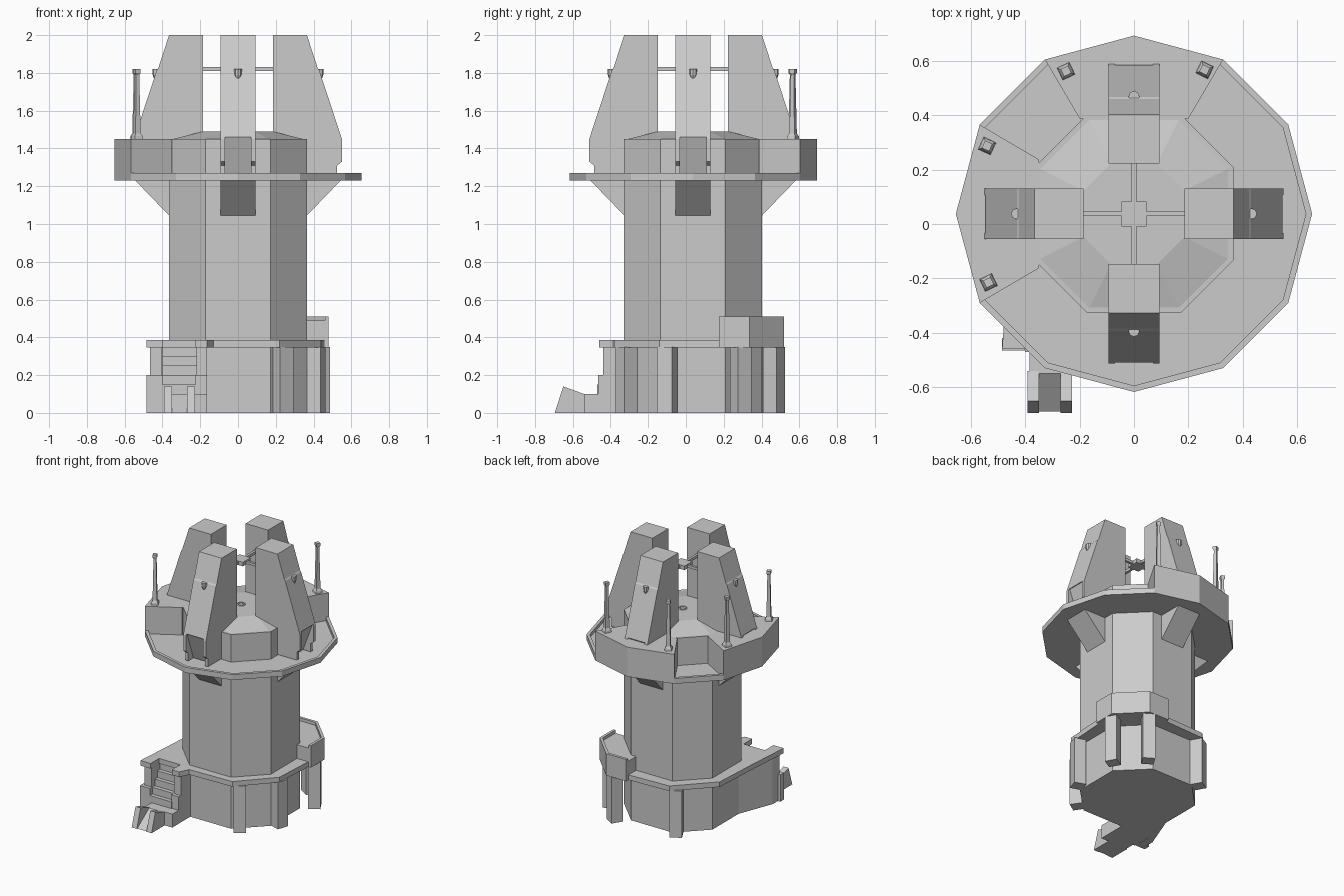
import bpy, bmesh
from math import cos, sin, pi, atan2, radians
from mathutils import Matrix, Vector

if "Cube" in bpy.data.objects:
    bpy.data.objects.remove(bpy.data.objects["Cube"])

CY = 0.0375  # tower axis lies at x=0, y=CY


def finish(name, bm):
    bmesh.ops.recalc_face_normals(bm, faces=bm.faces)
    me = bpy.data.meshes.new(name)
    bm.to_mesh(me)
    bm.free()
    ob = bpy.data.objects.new(name, me)
    bpy.context.collection.objects.link(ob)
    return ob


def loft(name, rings):
    """Skin a stack of equal-length 3D rings and cap both ends."""
    bm = bmesh.new()
    vs = [[bm.verts.new(p) for p in r] for r in rings]
    n = len(rings[0])
    for a, b in zip(vs, vs[1:]):
        for i in range(n):
            j = (i + 1) % n
            bm.faces.new((a[i], a[j], b[j], b[i]))
    bm.faces.new(vs[0])
    bm.faces.new(vs[-1])
    return finish(name, bm)


def prism(name, pts, z0, z1):
    return loft(name, [[(x, y, z) for x, y in pts] for z in (z0, z1)])


def slab(name, pts, x0, x1):
    """Extrude a (y, z) side profile along x."""
    return loft(name, [[(x, y, z) for y, z in pts] for x in (x0, x1)])


def box(name, x0, x1, y0, y1, z0, z1):
    return prism(name, [(x0, y0), (x1, y0), (x1, y1), (x0, y1)], z0, z1)


def ngon(n, r, cx=0, cy=CY, a0=0.0):
    return [(cx + r * cos(a0 + 2 * pi * i / n), cy + r * sin(a0 + 2 * pi * i / n)) for i in range(n)]


def octagon(h, f):
    p = [(f, -h), (h, -f), (h, f), (f, h), (-f, h), (-h, f), (-h, -f), (-f, -h)]
    return [(x, y + CY) for x, y in p]


def cut(ob, cutter):
    m = ob.modifiers.new("cut", 'BOOLEAN')
    m.operation, m.object, m.solver = 'DIFFERENCE', cutter, 'EXACT'
    bpy.context.view_layer.objects.active = ob
    bpy.ops.object.modifier_apply(modifier=m.name)
    bpy.data.objects.remove(cutter)


def around(ob, n=4):
    """Repeat an object around the tower axis."""
    ob.location.y = CY
    for i in range(1, n):
        c = ob.copy()
        c.rotation_euler.z = 2 * pi * i / n
        bpy.context.collection.objects.link(c)


# Tower shaft and shallow roof
shaft = octagon(0.365, 0.172)
prism("tower_shaft", shaft, 0.37, 1.45)
loft("tower_roof", [[(x, y, z) for x, y in octagon(h, f)]
                    for h, f, z in ((0.345, 0.165, 1.45), (0.185, 0.085, 1.49))])
bpy.ops.mesh.primitive_torus_add(location=(0, CY, 1.492), major_radius=0.025, minor_radius=0.005,
                                 major_segments=12, minor_segments=4)
bpy.context.object.name = "roof_ring"

# Twelve-sided deck with a recessed floor
deck = ngon(12, 0.655)
inner = ngon(12, 0.632)
loft("deck", [[(x, y, z) for x, y in p] for p, z in
              ((deck, 1.23), (deck, 1.27), (inner, 1.27), (inner, 1.245))])

# Raised deck blocks at the back and the left
f, h = 0.2, 0.35
prism("back_block", [deck[2], deck[3], deck[4], (-f, h + CY), (f, h + CY)], 1.24, 1.45)
prism("left_block", [deck[5], deck[6], deck[7], (-h, -f + CY), (-h, f + CY)], 1.24, 1.45)

# Four tapering fins with a recess at the foot
fin = slab("fin", [(-0.185, 1.25), (-0.185, 2), (-0.365, 2), (-0.422, 1.825), (-0.43, 1.815),
                   (-0.55, 1.45), (-0.55, 1.33), (-0.525, 1.31), (-0.525, 1.25)], -0.093, 0.093)
cut(fin, slab("fin_cutter", [(-0.6, 1.46), (-0.54, 1.46), (-0.46, 1.24), (-0.6, 1.24)], -0.07, 0.07))
around(fin)
around(slab("fin_bracket", [(-0.35, 1.24), (-0.553, 1.24), (-0.365, 1.045), (-0.35, 1.045)], -0.093, 0.093))
around(loft("fin_lamp", [[(x, y, z) for x, y in ngon(8, r, 0, -0.432)]
                         for r, z in ((0.008, 1.755), (0.02, 1.79), (0.02, 1.82))]))

# Cross rods and hub between the fins
around(box("cross_rod", -0.009, 0.009, -0.19, -0.03, 1.81, 1.83))
box("rod_hub", -0.046, 0.046, CY - 0.046, CY + 0.046, 1.805, 1.835)

# Antennas on the raised blocks
for x, y in ((-0.25, 0.562), (0.26, 0.567), (-0.54, 0.287), (-0.535, -0.215)):
    a = atan2(y - CY, x) + pi / 4
    loft("antenna", [[(px, py, z) for px, py in ngon(4, r, x, y, a)] for r, z in
                     ((0.036, 1.445), (0.032, 1.465), (0.021, 1.48), (0.013, 1.79), (0.021, 1.8), (0.021, 1.82))])

# Base body with its front left extension
prism("base_body", shaft, 0, 0.36)
prism("base_extension", [(-0.365, -0.1), (-0.465, -0.36), (-0.465, -0.44), (-0.405, -0.44), (-0.405, -0.33),
                         (-0.22, -0.33), (-0.22, -0.44), (-0.165, -0.44), (-0.165, -0.3), (-0.2, -0.15)], 0, 0.36)

# Balcony plate around the base
prism("balcony", [(-0.485, -0.46), (-0.4, -0.46), (-0.4, -0.36), (-0.225, -0.36), (-0.225, -0.46),
                  (-0.165, -0.46), (-0.13, -0.39), (0.22, -0.38), (0.44, -0.14), (0.46, 0.2),
                  (0.46, 0.32), (0.29, 0.5), (-0.2, 0.48), (-0.44, 0.23), (-0.46, -0.12)], 0.347, 0.385)

# Raised platform with a rim at the back right
edge = [(0.48, 0.175), (0.48, 0.335), (0.297, 0.52), (0.13, 0.52)]
lip = [(0.46, 0.175), (0.46, 0.327), (0.289, 0.5), (0.13, 0.5)]
prism("platform", edge + [(0.13, 0.39), (0.17, 0.39), (0.35, 0.21), (0.35, 0.175)], 0.347, 0.488)
prism("platform_rim", edge + lip[::-1], 0.48, 0.51)

# Balcony pillars
for x, y in ((0.235, -0.315), (0.41, -0.10), (0.43, 0.29), (0.265, 0.465), (-0.215, 0.42)):
    a = atan2(y - CY, x)
    prism("pillar", ngon(4, 0.06, x, y, a + pi / 4), 0, 0.35)

# Stairway rising between the flanks
for i in range(5):
    box("step", -0.4, -0.22, -0.47 + 0.03 * i, -0.3, 0, 0.15 + 0.05 * i)
box("stair_landing", -0.385, -0.165, -0.54, -0.44, 0, 0.1)
box("flank_left", -0.485, -0.4, -0.465, -0.42, 0, 0.2)
box("flank_right", -0.225, -0.165, -0.465, -0.42, 0, 0.2)
for x in (-0.392, -0.27):
    slab("stair_cheek", [(-0.695, 0), (-0.65, 0.14), (-0.54, 0.1), (-0.54, 0)], x, x + 0.042)
slab("stair_ramp", [(-0.69, 0), (-0.55, 0.1), (-0.53, 0.1), (-0.53, 0)], -0.35, -0.27)
